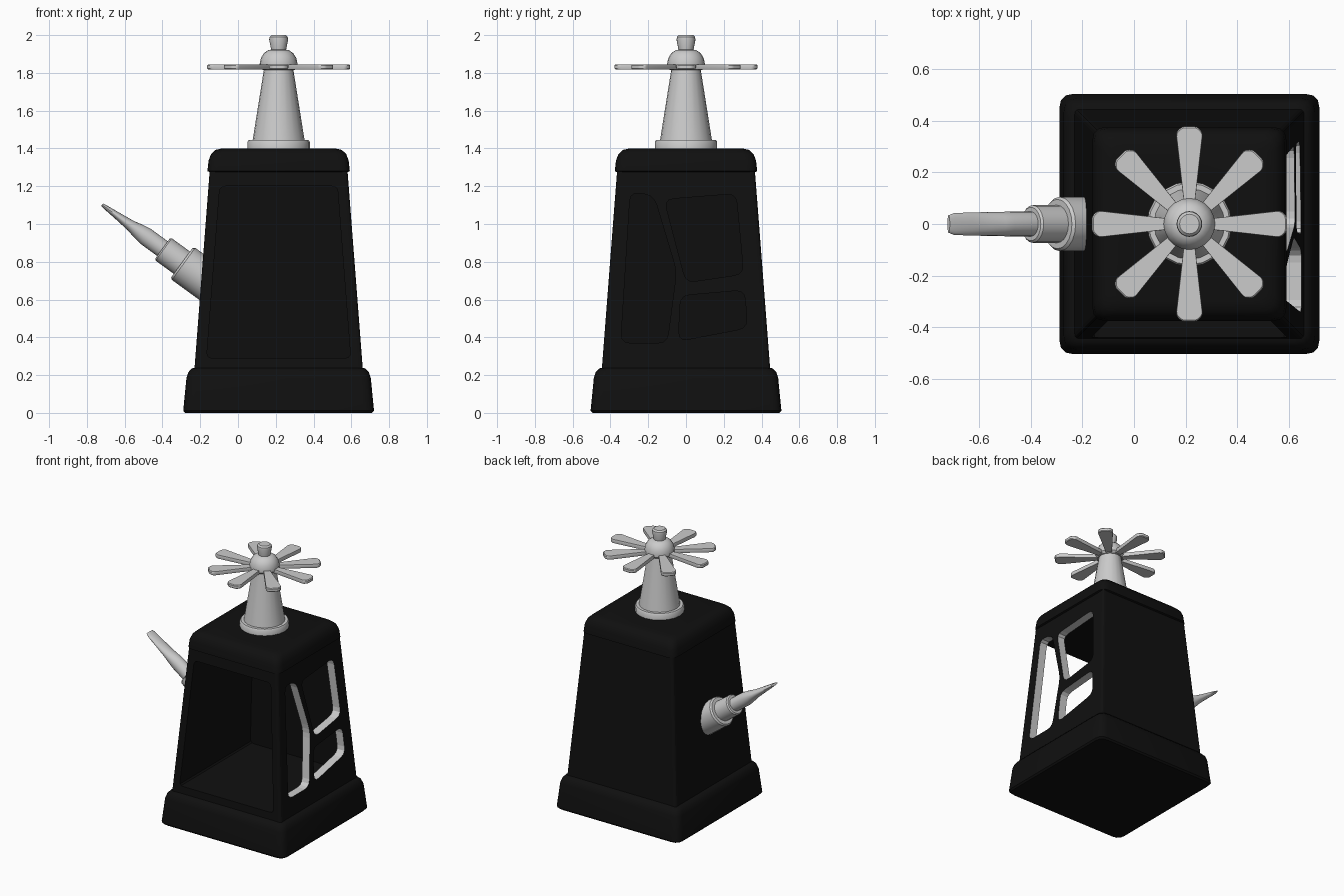
import bpy, bmesh, math
from mathutils import Vector, Matrix

if "Cube" in bpy.data.objects:
    bpy.data.objects.remove(bpy.data.objects["Cube"])

CX = 0.215  # vertical axis of the housing


def material(name, v):
    m = bpy.data.materials.new(name)
    m.diffuse_color = (v, v, v, 1)
    m.use_nodes = True
    m.node_tree.nodes["Principled BSDF"].inputs["Base Color"].default_value = m.diffuse_color
    return m


BLACK = material("black", 0.005)
GREY = material("grey", 0.8)


def loft(name, rings, mats=(), matrix=None, smooth=35, clip_x=None):
    """Skin a list of equal-length point rings and cap both ends."""
    bm = bmesh.new()
    vs = [[bm.verts.new(p) for p in ring] for ring in rings]
    n = len(vs[0])
    for a, b in zip(vs, vs[1:]):
        for i in range(n):
            j = (i + 1) % n
            bm.faces.new((a[i], a[j], b[j], b[i]))
    bm.faces.new(vs[0][::-1])
    bm.faces.new(vs[-1])
    if matrix:
        bm.transform(matrix)
    if clip_x is not None:
        geom = bm.verts[:] + bm.edges[:] + bm.faces[:]
        cut = bmesh.ops.bisect_plane(bm, geom=geom, plane_co=(clip_x, 0, 0),
                                     plane_no=(1, 0, 0), clear_outer=True)
        edges = [e for e in cut["geom_cut"] if isinstance(e, bmesh.types.BMEdge)]
        bmesh.ops.holes_fill(bm, edges=edges)
    bmesh.ops.recalc_face_normals(bm, faces=bm.faces[:])
    mesh = bpy.data.meshes.new(name)
    bm.to_mesh(mesh)
    bm.free()
    for m in mats:
        mesh.materials.append(m)
    ob = bpy.data.objects.new(name, mesh)
    bpy.context.collection.objects.link(ob)
    if smooth:
        bpy.ops.object.select_all(action='DESELECT')
        ob.select_set(True)
        bpy.context.view_layer.objects.active = ob
        bpy.ops.object.shade_smooth_by_angle(angle=math.radians(smooth))
    return ob


def rounded(points, r, segs=3):
    """Round every corner of a 2D polygon."""
    out = []
    pts = [Vector(p) for p in points]
    for i, p in enumerate(pts):
        a = p + (pts[i - 1] - p).normalized() * r
        b = p + (pts[(i + 1) % len(pts)] - p).normalized() * r
        for k in range(segs + 1):
            t = k / segs
            out.append((1 - t) ** 2 * a + 2 * t * (1 - t) * p + t * t * b)
    return out


def square(h, z, r):
    pts = rounded([(-h, -h), (h, -h), (h, h), (-h, h)], r)
    return [(CX + p.x, p.y, z) for p in pts]


def ellipse(rx, ry, z, n=20):
    return [(rx * math.cos(2 * math.pi * i / n), ry * math.sin(2 * math.pi * i / n), z)
            for i in range(n)]


def lathe(profile):
    return [ellipse(r, r, z) for r, z in profile]


def half(z):
    return 0.445 - 0.077 * (z - 0.24)


def subtract(ob, cutter):
    mod = ob.modifiers.new(cutter.name, 'BOOLEAN')
    mod.operation = 'DIFFERENCE'
    mod.solver = 'EXACT'
    mod.object = cutter
    cutter.hide_render = True
    cutter.hide_viewport = True


# Plinth and cap
loft("plinth", [square(h, z, 0.055) for h, z in
     [(0.495, 0), (0.505, 0.012), (0.488, 0.185), (0.478, 0.215), (0.46, 0.235), (0.44, 0.24)]], [BLACK])
loft("cap", [square(h, z, 0.055) for h, z in
     [(0.36, 1.272), (0.377, 1.28), (0.371, 1.335), (0.358, 1.37), (0.335, 1.392), (0.30, 1.4)]], [BLACK])

# Tapered housing, open at the front
body = loft("housing", [square(half(z), z, 0.02) for z in (0.2, 1.3)], [BLACK, GREY], smooth=0)
bot, top, wall = 0.29, 1.2, 0.06
wb, wt = half(bot) - wall, half(top) - wall
opening = rounded([(-wb, bot), (wb, bot), (wt, top), (-wt, top)], 0.03)
cavity = loft("cavity_cutter", [[(CX + p.x, -0.6, p.y) for p in opening],
              [(CX + p.x, half(p.y) - wall, p.y) for p in opening]], [BLACK], smooth=0)
subtract(body, cavity)

# Three windows through the right wall, with pale reveals
windows = [
    [(-0.345, 0.37), (-0.10, 0.37), (-0.05, 0.75), (-0.17, 1.15), (-0.295, 1.17)],
    [(0.0, 0.69), (0.305, 0.735), (0.265, 1.16), (-0.115, 1.13)],
    [(-0.04, 0.38), (0.325, 0.45), (0.31, 0.65), (-0.03, 0.62)],
]
for i, w in enumerate(windows):
    pts = rounded(w, 0.05)
    cut = loft(f"window_cutter_{i + 1}", [[(x, p.x, p.y) for p in pts] for x in (0.47, 0.75)],
               [BLACK, GREY], smooth=0)
    for f in cut.data.polygons:
        f.material_index = 1
    subtract(body, cut)

# Tower with flange, dome and finial
up = Matrix.Translation((CX, 0, 0))
loft("tower_flange", lathe([(0.165, 1.395), (0.165, 1.435), (0.158, 1.445)]), matrix=up)
loft("tower_cone", lathe([(0.138, 1.44), (0.076, 1.83)]), matrix=up)
loft("tower_dome", lathe([(0.085, 1.815), (0.1, 1.83), (0.1, 1.85), (0.093, 1.88), (0.077, 1.905),
     (0.055, 1.92), (0.03, 1.925)]), matrix=up)
loft("finial", lathe([(0.038, 1.915), (0.05, 1.975), (0.048, 1.99), (0.038, 2.0)]), matrix=up)

# Eight fan blades
blade = rounded([(0.07, -0.02), (0.355, -0.052), (0.378, -0.03), (0.378, 0.03), (0.355, 0.052), (0.07, 0.02)], 0.012)
for i in range(8):
    loft(f"fan_blade_{i + 1}",
         [[(0.2 + (p.x - 0.2) * s, p.y * s, z) for p in blade]
          for s, z in ((0.97, 1.818), (1, 1.823), (1, 1.84), (0.97, 1.845))],
         matrix=up @ Matrix.Rotation(i * math.pi / 4, 4, 'Z'))

# Side lever: stepped collars and a flattened paddle tip
tilt = Matrix.Translation((-0.40, 0, 0.87)) @ Matrix.Rotation(math.radians(-54), 4, 'Y')
loft("lever_collar", lathe([(0.105, -0.45), (0.105, -0.138), (0.096, -0.127)]), matrix=tilt, clip_x=-0.165)
loft("lever_sleeve", lathe([(0.073, -0.15), (0.073, -0.008), (0.065, 0.0)]), matrix=tilt)
loft("lever_paddle", [ellipse(t, w, z) for t, w, z in
     [(0.048, 0.048, -0.02), (0.048, 0.048, 0.11), (0.042, 0.047, 0.15), (0.029, 0.046, 0.21),
      (0.02, 0.045, 0.29), (0.012, 0.042, 0.37), (0.008, 0.034, 0.395)]], matrix=tilt)
